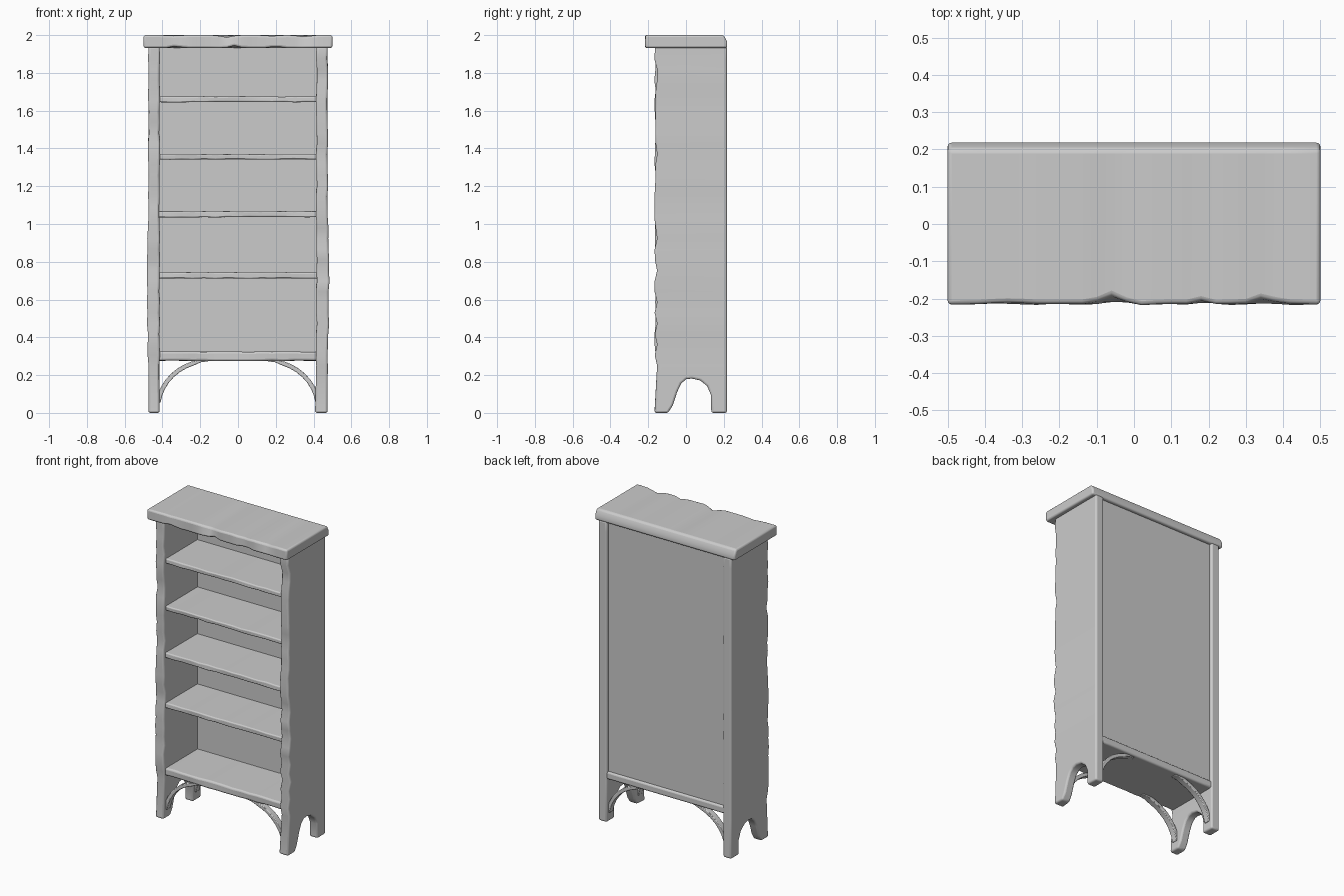
import bpy, bmesh, math, random
from mathutils import Vector

if "Cube" in bpy.data.objects:
    bpy.data.objects.remove(bpy.data.objects["Cube"])

random.seed(4)


def prism(name, pts, axis, lo, hi, bevel, cut_axis=None, cuts=(), shape=None, segs=3):
    """Extrude a 2D profile along x (points are y,z) or y (points are x,z)."""
    bm = bmesh.new()
    pos = (lambda p: (lo, p[0], p[1])) if axis == 'x' else (lambda p: (p[0], lo, p[1]))
    face = bm.faces.new([bm.verts.new(pos(p)) for p in pts])
    ext = bmesh.ops.extrude_face_region(bm, geom=[face])
    step = Vector((hi - lo, 0, 0) if axis == 'x' else (0, hi - lo, 0))
    for g in ext['geom']:
        if isinstance(g, bmesh.types.BMVert):
            g.co += step
    # extra loops that carry the worn, uneven edges
    for c in cuts:
        n = Vector((0, 0, 0))
        n[cut_axis] = 1
        bmesh.ops.bisect_plane(bm, geom=bm.verts[:] + bm.edges[:] + bm.faces[:],
                               plane_co=n * c, plane_no=n, dist=1e-4)
    if shape:
        for v in bm.verts:
            shape(v.co)
    bmesh.ops.recalc_face_normals(bm, faces=bm.faces[:])
    me = bpy.data.meshes.new(name)
    bm.to_mesh(me)
    bm.free()
    ob = bpy.data.objects.new(name, me)
    bpy.context.collection.objects.link(ob)
    if bevel:
        m = ob.modifiers.new("soft_edges", 'BEVEL')
        m.width, m.segments = bevel, segs
        m.limit_method, m.angle_limit = 'ANGLE', math.radians(45)
    bpy.ops.object.select_all(action='DESELECT')
    ob.select_set(True)
    bpy.context.view_layer.objects.active = ob
    bpy.ops.object.shade_smooth_by_angle(angle=math.radians(35))
    return ob


def box(name, x0, x1, y0, y1, z0, z1, bevel, **kw):
    return prism(name, [(y0, z0), (y1, z0), (y1, z1), (y0, z1)], 'x', x0, x1, bevel, **kw)


# Side panels with an arched foot cutout and a worn front edge
side_profile = [(-0.163, 0), (-0.095, 0), (-0.07, 0.04), (-0.047, 0.11), (-0.026, 0.155),
                (0.0, 0.178), (0.03, 0.182), (0.075, 0.172), (0.112, 0.142), (0.132, 0.095),
                (0.134, 0), (0.217, 0), (0.217, 1.94), (-0.163, 1.94)]


def worn_side(side):
    dents = {}

    def shape(co):
        z = round(co.z, 3)
        if co.y > -0.12 or z > 1.92:
            return
        if z not in dents:
            chip = random.random() < 0.2
            dents[z] = (0.010 if chip else random.uniform(-0.005, 0.003),
                        random.uniform(-0.003, 0.003))
        dy, dx = dents[z]
        co.y += dy
        bow = 0.008 * math.exp(-((z - 0.65) / 0.35) ** 2)
        if abs(co.x) > 0.45:
            co.x += side * (bow + dx)
        else:
            co.x += dx - (side * 0.008 if z < 0.2 and side > 0 else 0)
    return shape


side_cuts = [0.25 + i * 0.056 for i in range(30)]
for label, s in (("left", -1), ("right", 1)):
    a, b = sorted((s * 0.415, s * 0.474))
    prism(label + "_side_panel", side_profile, 'x', a, b, 0.011,
          cut_axis=2, cuts=side_cuts, shape=worn_side(s))

# Top slab with chipped front edge and chamfered rear edge
top_chips = {-0.06: 0.024, 0.35: 0.02, 0.18: 0.010, -0.34: 0.007}
low_chips = {-0.02: 0.012, 0.2: 0.009, -0.33: 0.010}


def worn_top(co):
    if co.y < -0.1:
        if co.z > 1.97:
            d = sum(k * max(0, 1 - abs(co.x - c) / 0.06) for c, k in top_chips.items())
            co.y += d
            co.z -= d * 0.5
        else:
            d = sum(k * max(0, 1 - abs(co.x - c) / 0.05) for c, k in low_chips.items())
            co.z += d
            co.y += d * 0.4
        if abs(co.x) < 0.49:
            co.y += random.uniform(-0.002, 0.003)


prism("top_slab", [(-0.216, 1.932), (0.218, 1.932), (0.218, 1.965), (0.2, 2.0), (-0.216, 2.0)],
      'x', -0.5, 0.5, 0.011, cut_axis=0,
      cuts=[-0.42 + 0.04 * i for i in range(22)], shape=worn_top)

# Recessed back panel
box("back_panel", -0.44, 0.44, 0.18, 0.197, 0.29, 1.94, 0)


# Shelves with slightly uneven front edges
def worn_shelf(co):
    if co.y < 0 and abs(co.x) < 0.4:
        co.y += random.uniform(-0.003, 0.003)
        co.z += random.uniform(-0.002, 0.002)


shelf_cuts = [-0.36 + 0.06 * i for i in range(13)]
for i, (z0, z1) in enumerate([(0.712, 0.744), (1.036, 1.068), (1.342, 1.370), (1.645, 1.675)]):
    box("shelf_%d" % (i + 1), -0.43, 0.43, -0.145, 0.185, z0, z1, 0.007,
        cut_axis=0, cuts=shelf_cuts, shape=worn_shelf)
box("bottom_shelf", -0.43, 0.43, -0.148, 0.21, 0.276, 0.324, 0.011,
    cut_axis=0, cuts=shelf_cuts, shape=worn_shelf)

# Curved corner braces, front and back
upper, lower = [], []
for i in range(10):
    t = math.radians(8 + 82 * i / 9)
    upper.append((0.155 + 0.282 * math.cos(t), 0.02 + 0.266 * math.sin(t)))
    lower.append((0.155 + 0.258 * math.cos(t), 0.02 + 0.243 * math.sin(t)))
# taper the inner end into the shelf
lower[-1] = (0.155, 0.274)
lower[-2] = (lower[-2][0], 0.268)
for row, y0, y1 in (("front", -0.14, -0.10), ("back", 0.155, 0.195)):
    for label, s in (("left", -1), ("right", 1)):
        prism("%s_%s_brace" % (row, label), [(s * x, z) for x, z in upper + lower[::-1]],
              'y', y0, y1, 0.004, segs=2)
